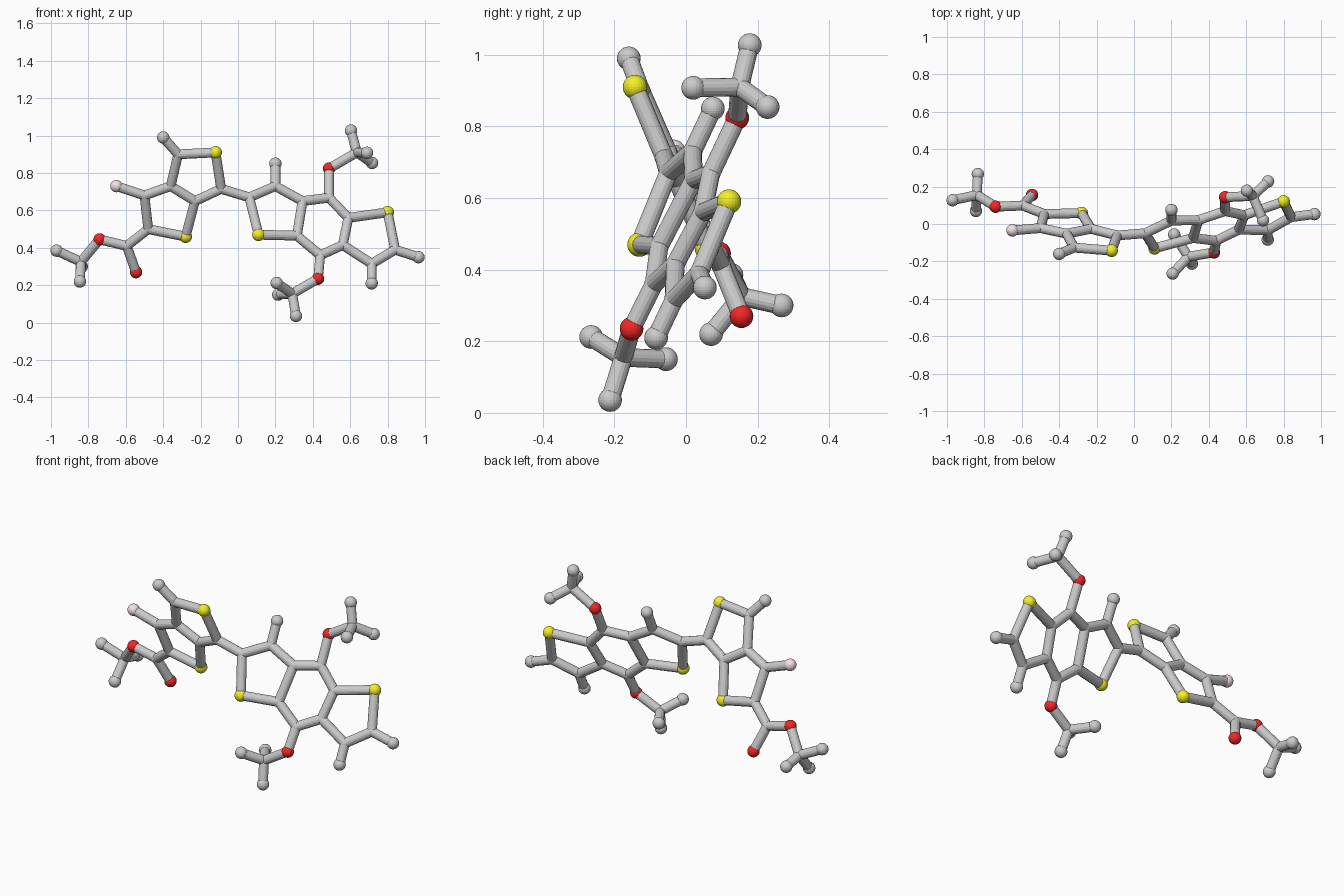
import bpy, bmesh
from mathutils import Vector, Matrix

if "Cube" in bpy.data.objects:
    bpy.data.objects.remove(bpy.data.objects["Cube"])

STICK, BALL = 0.026, 0.033


def plane_l(x, z):  # tilted plane of the left ring pair
    return Vector((x, 0.237 - 0.06 * x - 0.425 * z, z))


def plane_r(x, z):  # tilted plane of the right ring triple
    return Vector((x, -0.383 + 0.28 * x + 0.473 * z, z))


def material(name, rgb):
    m = bpy.data.materials.new(name)
    m.diffuse_color = (*rgb, 1)
    m.use_nodes = True
    m.node_tree.nodes["Principled BSDF"].inputs["Base Color"].default_value = m.diffuse_color
    return m


def finish(bm, name, mat=None):
    me = bpy.data.meshes.new(name)
    bm.to_mesh(me)
    bm.free()
    ob = bpy.data.objects.new(name, me)
    bpy.context.collection.objects.link(ob)
    if mat:
        me.materials.append(mat)


def ball(bm, p, r):
    bmesh.ops.create_uvsphere(bm, u_segments=24, v_segments=16, radius=r,
                              matrix=Matrix.Translation(p))


def balls(name, keys, r, mat=None):
    bm = bmesh.new()
    for k in keys.split():
        ball(bm, P[k], r)
    finish(bm, name, mat)


def sticks(name, chains):
    # each chain is a path of node names joined by round rods
    bm = bmesh.new()
    for chain in chains:
        keys = chain.split()
        for a, b in zip(keys, keys[1:]):
            d = P[b] - P[a]
            m = (Matrix.Translation((P[a] + P[b]) / 2)
                 @ d.to_track_quat('Z', 'Y').to_matrix().to_4x4())
            bmesh.ops.create_cone(bm, cap_ends=True, segments=16, radius1=STICK,
                                  radius2=STICK, depth=d.length, matrix=m)
    finish(bm, name)


L, R, V = plane_l, plane_r, lambda *c: Vector(c)
P = {
    # left ring pair and its ester tail
    'lt': L(-.40, .99), 'l1': L(-.32, .90), 'ls1': L(-.12, .91), 'l2': L(-.09, .715),
    'l3': L(-.23, .65), 'l4': L(-.36, .73), 'l5': L(-.50, .68), 'lf': L(-.65, .73),
    'l6': L(-.48, .50), 'ls2': L(-.28, .46), 'l7': L(-.595, .41),
    'lo1': L(-.545, .27), 'lo2': L(-.74, .445),
    'lm': V(-.84, .155, .325), 'lm1': V(-.97, .127, .385),
    'lm2': V(-.845, .07, .22), 'lm3': V(-.835, .267, .30),
    # right ring triple
    'r1': R(.06, .67), 'rs1': R(.11, .47), 'r2': R(.20, .73), 'rt': R(.20, .85),
    'r3': R(.345, .65), 'r4': R(.49, .66), 'r5': R(.59, .56), 'r6': R(.56, .415),
    'r7': R(.44, .36), 'r8': R(.315, .465), 'r9': R(.715, .315), 'rb': R(.715, .21),
    'r10': R(.84, .39), 're': R(.965, .35), 'rs2': R(.80, .59),
    # side groups above and below the triple
    'uo': R(.487, .824), 'um': V(.635, .15, .91), 'um1': V(.604, .178, 1.027),
    'um2': V(.717, .228, .854), 'um3': V(.69, .02, .908),
    'do': R(.428, .235), 'dm': V(.29, -.175, .155), 'dm1': V(.31, -.212, .036),
    'dm2': V(.207, -.265, .212), 'dm3': V(.215, -.056, .15),
}
P['r4'] = R(.487, .668)

# rods
sticks('left_ring_rods', ['l1 ls1 l2 l3 l4 l1 lt', 'l4 l5 l6 ls2 l3', 'l5 lf'])
sticks('tail_rods', ['l6 l7 lo1', 'l7 lo2 lm lm1', 'lm lm2', 'lm lm3'])
sticks('bridge_rod', ['l2 r1'])
sticks('right_ring_rods', ['r1 r2 r3 r8 rs1 r1', 'r2 rt', 'r3 r4 r5 r6 r7 r8',
                           'r5 rs2 r10 r9 r6', 'r9 rb', 'r10 re'])
sticks('upper_group_rods', ['r4 uo um um1', 'um um2', 'um um3'])
sticks('lower_group_rods', ['r7 do dm dm1', 'dm dm2', 'dm dm3'])

# flush joints inside the frame and grey end balls
balls('joints', 'l1 l2 l3 l4 l5 l6 l7 lm r1 r2 r3 r4 r5 r6 r7 r8 r9 r10 um dm', STICK + .001)
balls('end_balls', 'lt lm1 lm2 lm3 rt rb re um1 um2 um3 dm1 dm2 dm3', BALL)

# coloured balls
balls('yellow_balls', 'ls1 ls2 rs1 rs2', BALL + .001, material('yellow', (.9, .87, .02)))
balls('red_balls', 'lo1 lo2 uo do', BALL, material('red', (.9, .02, .02)))
balls('pink_ball', 'lf', BALL, material('pink', (.9, .76, .78)))
